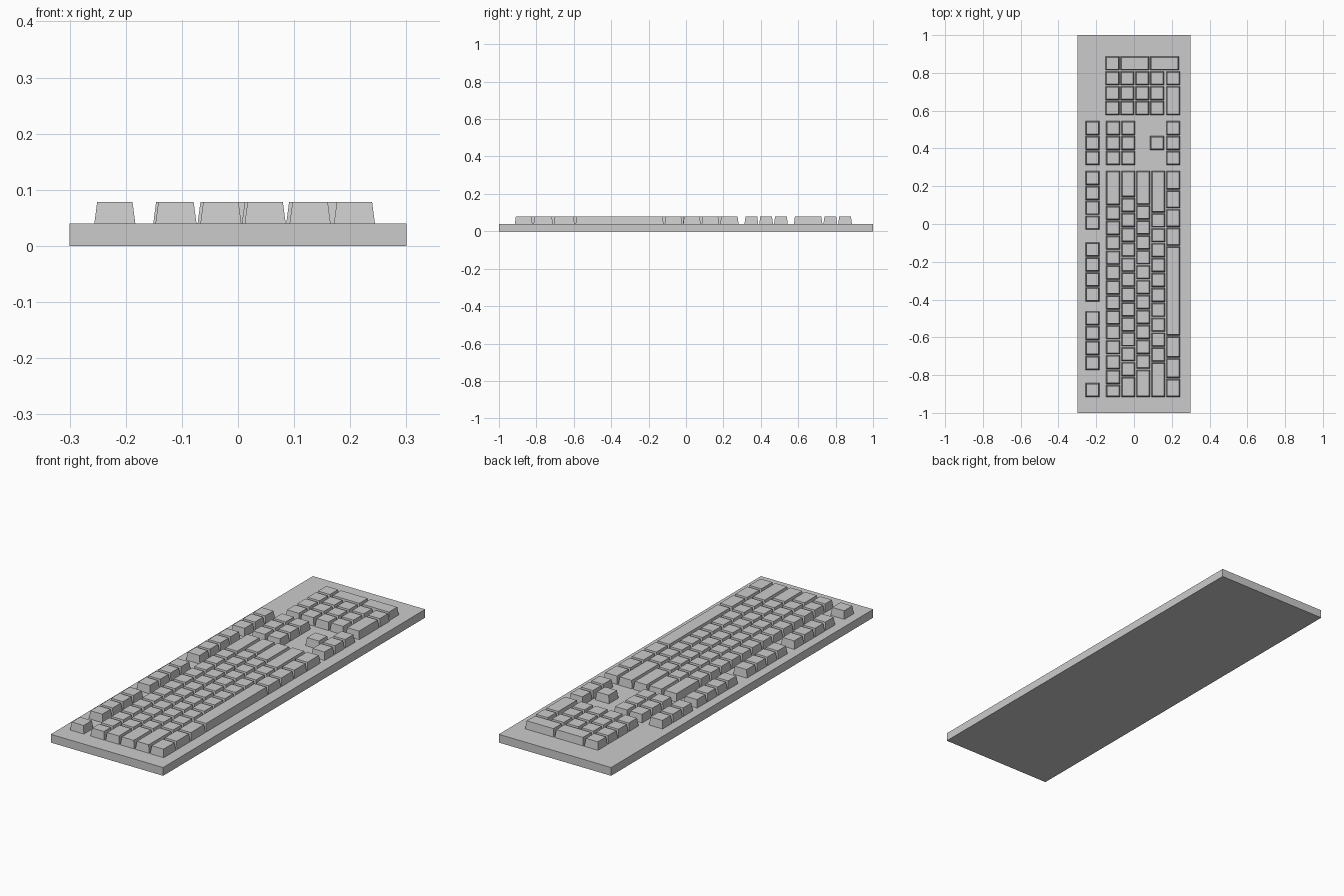
import bpy
import bmesh

cube = bpy.data.objects.get("Cube")
if cube:
    bpy.data.objects.remove(cube)

BASE_TOP, KEY_TOP = 0.04, 0.078
PITCH, KEY, GAP, TAPER = 0.079, 0.073, 0.006, 0.005

grey = bpy.data.materials.new("light grey plastic")
colour = (0.6, 0.6, 0.6, 1)
grey.diffuse_color = colour
grey.use_nodes = True
grey.node_tree.nodes["Principled BSDF"].inputs["Base Color"].default_value = colour


def add_block(bm, x0, x1, y0, y1, z0, z1, taper=0):
    """Box whose top face is inset by taper on every side."""
    for v in bmesh.ops.create_cube(bm, size=1)["verts"]:
        t = taper if v.co.z > 0 else 0
        v.co = (x1 - t if v.co.x > 0 else x0 + t,
                y1 - t if v.co.y > 0 else y0 + t,
                z1 if v.co.z > 0 else z0)


def make_object(name, blocks):
    bm = bmesh.new()
    for b in blocks:
        add_block(bm, *b)
    mesh = bpy.data.meshes.new(name)
    bm.to_mesh(mesh)
    bm.free()
    mesh.materials.append(grey)
    bpy.context.collection.objects.link(bpy.data.objects.new(name, mesh))


def key(x, y0, y1, rows=1):
    return (x, x + KEY + PITCH * (rows - 1), y0, y1, BASE_TOP, KEY_TOP, TAPER)


def run(x, start, count, pitch=PITCH):
    """A line of equal single keys along y."""
    return [key(x, start + i * pitch, start + (i + 1) * pitch - GAP) for i in range(count)]


# Flat case
make_object("case", [(-0.3, 0.3, -1, 1, 0, BASE_TOP)])

# Key rows, from the far edge (-x) to the space bar (+x)
FN, NUM, TOP, HOME, LOW, SPACE = -0.256, -0.147, -0.067, 0.012, 0.092, 0.171
Y0, Y1 = -0.915, 0.281

make_object("function_keys", [key(FN, Y0, Y0 + KEY)] + run(FN, -0.772, 4)
            + run(FN, -0.409, 4) + run(FN, -0.030, 4))

# Letter rows: wide first key, run of single keys, wide last key
for name, x, start, count in (("number_keys", NUM, -0.847, 12),
                              ("upper_letter_keys", TOP, -0.805, 12),
                              ("middle_letter_keys", HOME, -0.766, 11),
                              ("lower_letter_keys", LOW, -0.728, 10)):
    end = start + count * PITCH
    make_object(name, [key(x, Y0, start - GAP)] + run(x, start, count) + [key(x, end, Y1)])

# Space bar row
edges = [Y0, -0.815, -0.706, -0.590, -0.114, -0.015, 0.084, 0.183, Y1 + GAP]
make_object("space_bar_row", [key(SPACE, a, b - GAP) for a, b in zip(edges, edges[1:])])

# Navigation block and arrows
NAV = 0.313
make_object("system_keys", run(FN, NAV, 3))
make_object("navigation_keys", run(NUM, NAV, 3) + run(TOP, NAV, 3))
make_object("arrow_keys", run(SPACE, NAV, 3) + [key(LOW - 0.006, NAV + PITCH, NAV + PITCH + KEY)])

# Number pad, with three double-length keys
PAD = 0.577
columns = [NUM - 0.004 + i * PITCH for i in range(5)]
pad = [k for x in columns[:4] for k in run(x, PAD, 3)]
pad.append(key(SPACE, PAD, PAD + PITCH + KEY))
pad.append(key(SPACE, PAD + 2 * PITCH, PAD + 2 * PITCH + KEY))
far = PAD + 3 * PITCH
pad.append(key(columns[0], far, far + KEY))
pad.append(key(columns[1], far, far + KEY, rows=2))
pad.append(key(columns[3], far, far + KEY, rows=2))
make_object("number_pad", pad)
